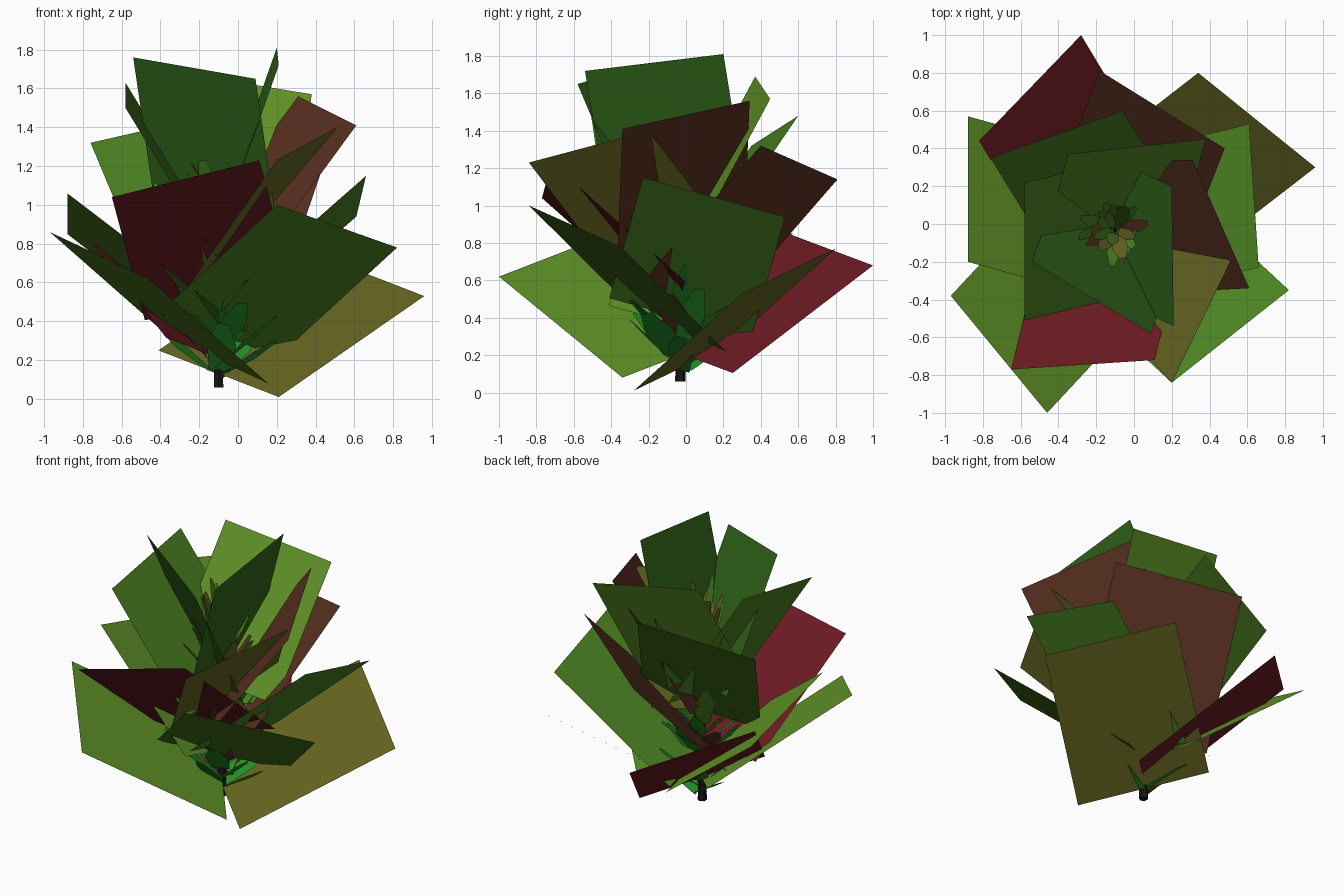
import bpy, math, random
from mathutils import Vector

if "Cube" in bpy.data.objects:
    bpy.data.objects.remove(bpy.data.objects["Cube"])

random.seed(4)
SX, SY = -0.10, -0.03          # stem position


def mat(name, rgb):
    m = bpy.data.materials.new(name)
    m.diffuse_color = (*rgb, 1)
    m.use_nodes = True
    m.node_tree.nodes["Principled BSDF"].inputs["Base Color"].default_value = m.diffuse_color
    return m


MATS = {
    "green": mat("green", (0.07, 0.22, 0.015)),
    "dark": mat("dark_green", (0.03, 0.13, 0.01)),
    "bright": mat("bright_green", (0.02, 0.28, 0.02)),
    "lime": mat("lime", (0.12, 0.30, 0.02)),
    "olive": mat("olive", (0.13, 0.13, 0.015)),
    "red": mat("crimson", (0.14, 0.01, 0.015)),
    "brown": mat("brown", (0.10, 0.03, 0.015)),
    "stem": mat("stem", (0.01, 0.008, 0.008)),
}


def mesh_object(name, verts, faces, material):
    me = bpy.data.meshes.new(name)
    me.from_pydata(verts, [], faces)
    ob = bpy.data.objects.new(name, me)
    bpy.context.collection.objects.link(ob)
    me.materials.append(MATS[material])
    return ob


# Large leaf cards: outer corner 1, outer corner 2, height where the card meets the stem, colour
big = [
    ((0.34, 0.80, 0.77), (0.96, 0.30, 0.53), 0.13, "olive"),
    ((-0.97, -0.38, 0.86), (-0.46, -1.00, 0.62), 0.20, "lime"),
    ((-0.28, 1.00, 0.68), (-0.82, 0.44, 0.89), 0.21, "red"),
    ((0.20, -0.84, 1.00), (0.82, -0.35, 0.78), 0.33, "green"),
    ((-0.88, 0.57, 0.85), (-0.88, -0.20, 1.06), 0.36, "lime"),
    ((0.66, -0.23, 1.15), (0.61, 0.53, 0.94), 0.40, "green"),
    ((-0.65, -0.77, 1.04), (0.11, -0.72, 1.23), 0.50, "red"),
    ((-0.18, 0.81, 1.14), (0.48, 0.40, 1.32), 0.50, "brown"),
    ((-0.06, 0.60, 1.48), (-0.76, 0.35, 1.32), 0.66, "green"),
    ((0.20, -0.84, 1.23), (0.51, -0.20, 1.40), 0.67, "olive"),
    ((0.61, -0.34, 1.41), (0.31, 0.34, 1.56), 0.72, "brown"),
    ((-0.58, 0.22, 1.63), (-0.58, -0.51, 1.50), 0.78, "green"),
    ((0.38, 0.45, 1.57), (-0.35, 0.37, 1.69), 0.81, "lime"),
    ((-0.54, -0.20, 1.76), (0.09, -0.58, 1.65), 0.85, "dark"),
    ((0.21, -0.54, 1.72), (0.20, 0.20, 1.81), 0.90, "dark"),
]
for i, (a, b, z0, col) in enumerate(big):
    a, b = Vector(a), Vector(b)
    base, half = Vector((SX, SY, z0)), (b - a) / 2
    mesh_object(f"large_leaf_{i + 1}", [a, b, base + half, base - half], [(0, 1, 2, 3)], col)

# Small leaf cards spiralling up the stem, shrinking towards the top
groups = {"bright": ([], []), "green": ([], []), "olive": ([], []), "brown": ([], [])}
N = 84
for i in range(N):
    t = i / (N - 1)
    ang = i * 2.39996
    tilt = math.radians(38 + 32 * t + random.uniform(-10, 10))
    length = (0.42 - 0.10 * t) * random.uniform(0.75, 1.1)
    width = (0.16 - 0.09 * t) * random.uniform(0.7, 1.2)
    out = Vector((math.cos(ang), math.sin(ang), 0))
    d = out * math.cos(tilt) + Vector((0, 0, math.sin(tilt)))
    side = Vector((-math.sin(ang), math.cos(ang), random.uniform(-0.4, 0.4))).normalized()
    root = Vector((SX, SY, 0.12 + 1.08 * t)) + out * 0.02
    col = "brown" if i % 9 == 4 else "bright" if t < 0.35 else "green" if i % 3 else "olive"
    vs, fs = groups[col]
    k = len(vs)
    tip, mid = root + d * length, root + d * length * 0.6
    vs += [root - side * width * 0.35, root + side * width * 0.35,
           mid + side * width * 0.5, tip + side * width * 0.2,
           tip - side * width * 0.2, mid - side * width * 0.5]
    fs.append(tuple(range(k, k + 6)))
for col, (vs, fs) in groups.items():
    mesh_object(f"small_leaves_{col}", vs, fs, col)

# Thin tapering stem
bpy.ops.mesh.primitive_cone_add(vertices=6, radius1=0.028, radius2=0.006, depth=1.24,
                                location=(SX, SY, 0.68))
stem = bpy.context.object
stem.name = "stem"
stem.data.materials.append(MATS["stem"])
